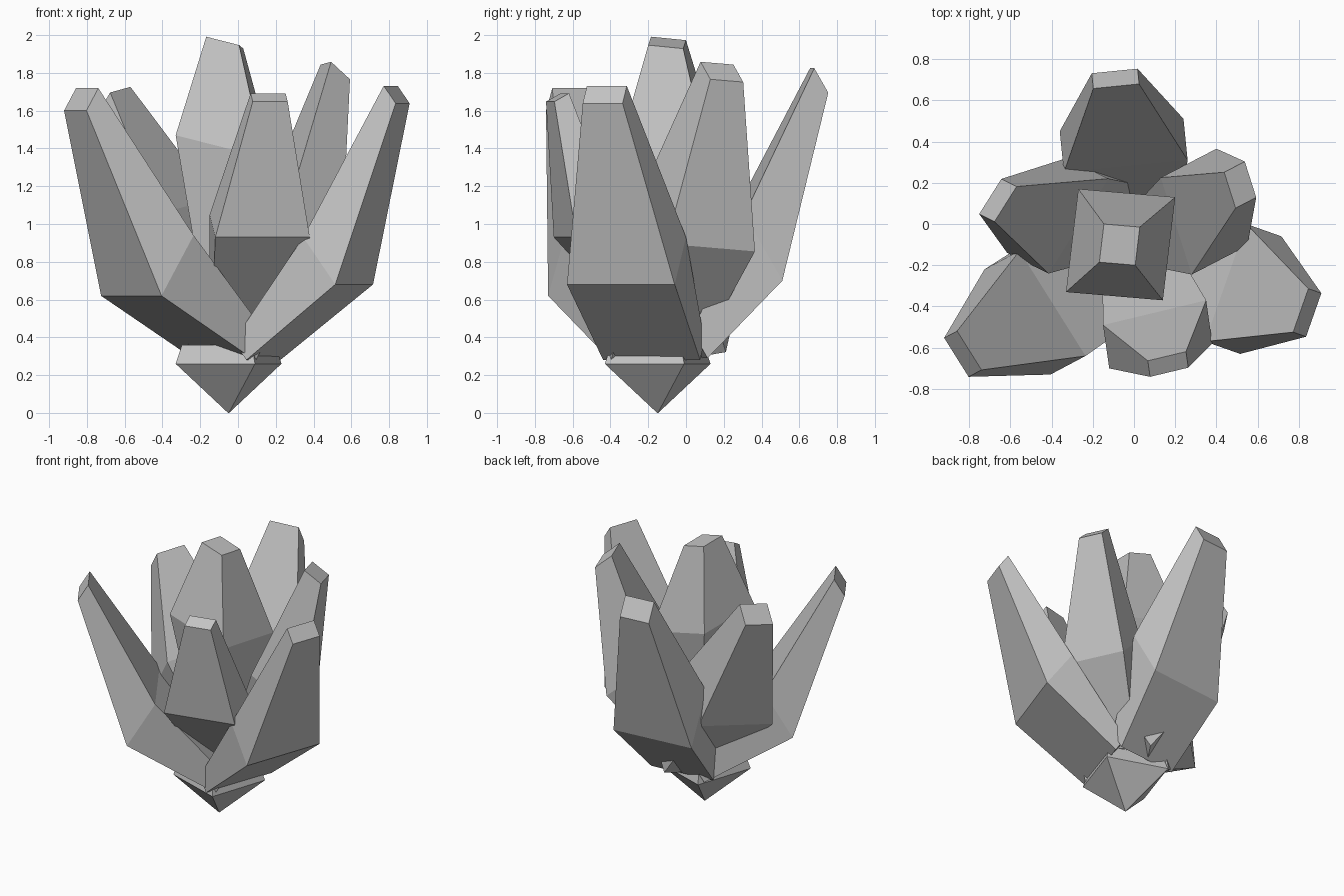
import bpy
from mathutils import Vector

cube = bpy.data.objects.get("Cube")
if cube:
    bpy.data.objects.remove(cube, do_unlink=True)

# One plain stone colour for the whole cluster
stone = bpy.data.materials.new("grey_stone")
stone.use_nodes = True
colour = (0.55, 0.55, 0.55, 1)
stone.diffuse_color = colour
stone.node_tree.nodes["Principled BSDF"].inputs["Base Color"].default_value = colour


def ring(centre, u, v):
    """Four corners of a parallelogram with edges u and v."""
    c, u, v = Vector(centre), Vector(u) / 2, Vector(v) / 2
    return [c - u - v, c + u - v, c + u + v, c - u + v]


def loft(name, rings):
    """Join four-cornered rings into one closed flat-shaded solid."""
    verts = [corner for r in rings for corner in r]
    last = len(verts) - 4
    faces = [(3, 2, 1, 0), tuple(range(last, last + 4))]
    for start in range(0, last, 4):
        for i in range(4):
            j = (i + 1) % 4
            faces.append((start + i, start + j, start + j + 4, start + i + 4))
    mesh = bpy.data.meshes.new(name)
    mesh.from_pydata(verts, [], faces)
    mesh.materials.append(stone)
    mesh.update()
    obj = bpy.data.objects.new(name, mesh)
    bpy.context.scene.collection.objects.link(obj)
    return obj


def crystal(name, root, middle, tip, u, v, root_width, root_depth=0.4, tip_scale=0.37):
    """A shard that swells from its root to its middle and tapers to a cut tip."""
    u, v = Vector(u), Vector(v)
    loft(name, [
        ring(root, u * root_width, v * root_depth),
        ring(middle, u, v),
        ring(tip, u * tip_scale, v * tip_scale),
    ])


# Upright crystal in the centre
crystal("centre_crystal", root=(-.03, -.1, .3), middle=(-.065, -.1, 1.385),
        tip=(-.07, -.1, 1.96), u=(.47, -.04, -.12), v=(.06, .5, -.05), root_width=.4)

# Leaning crystals around it
crystal("front_right_crystal", root=(-.03, -.13, .34), middle=(-.48, -.43, .78),
        tip=(-.83, -.63, 1.66), u=(.32, -.51, 0), v=(.17, .09, .32), root_width=.98)
crystal("front_left_crystal", root=(.1, -.17, .33), middle=(.53, -.315, .805),
        tip=(.84, -.43, 1.685), u=(-.2, -.57, 0), v=(-.17, .06, .25), root_width=.9)
crystal("front_crystal", root=(0, -.1, .38), middle=(.115, -.535, .99),
        tip=(.165, -.68, 1.67), u=(.5, .12, 0), v=(-.03, .21, .12), root_width=.6)
crystal("back_crystal", root=(-.03, .05, .36), middle=(-.05, .38, .875),
        tip=(-.09, .705, 1.76), u=(-.6, -.06, 0), v=(.02, -.2, .35), root_width=.8)
crystal("back_left_crystal", root=(.05, -.05, .42), middle=(.34, .06, 1),
        tip=(.515, .19, 1.805), u=(-.15, .47, -.04), v=(-.27, -.14, .25), root_width=.5)
crystal("back_right_crystal", root=(-.03, .03, .36), middle=(-.37, .04, .93),
        tip=(-.66, .115, 1.65), u=(.29, .46, .08), v=(.2, -.1, .33), root_width=.7)

# Pointed root stone below the cluster
side, across = Vector((.42, -.14, 0)), Vector((.14, .42, 0))
loft("root_stone", [
    ring((-.05, -.15, 0), side * .01, across * .01),
    ring((-.05, -.15, .26), side, across),
    ring((-.05, -.15, .36), side * .88, across * .88),
])
